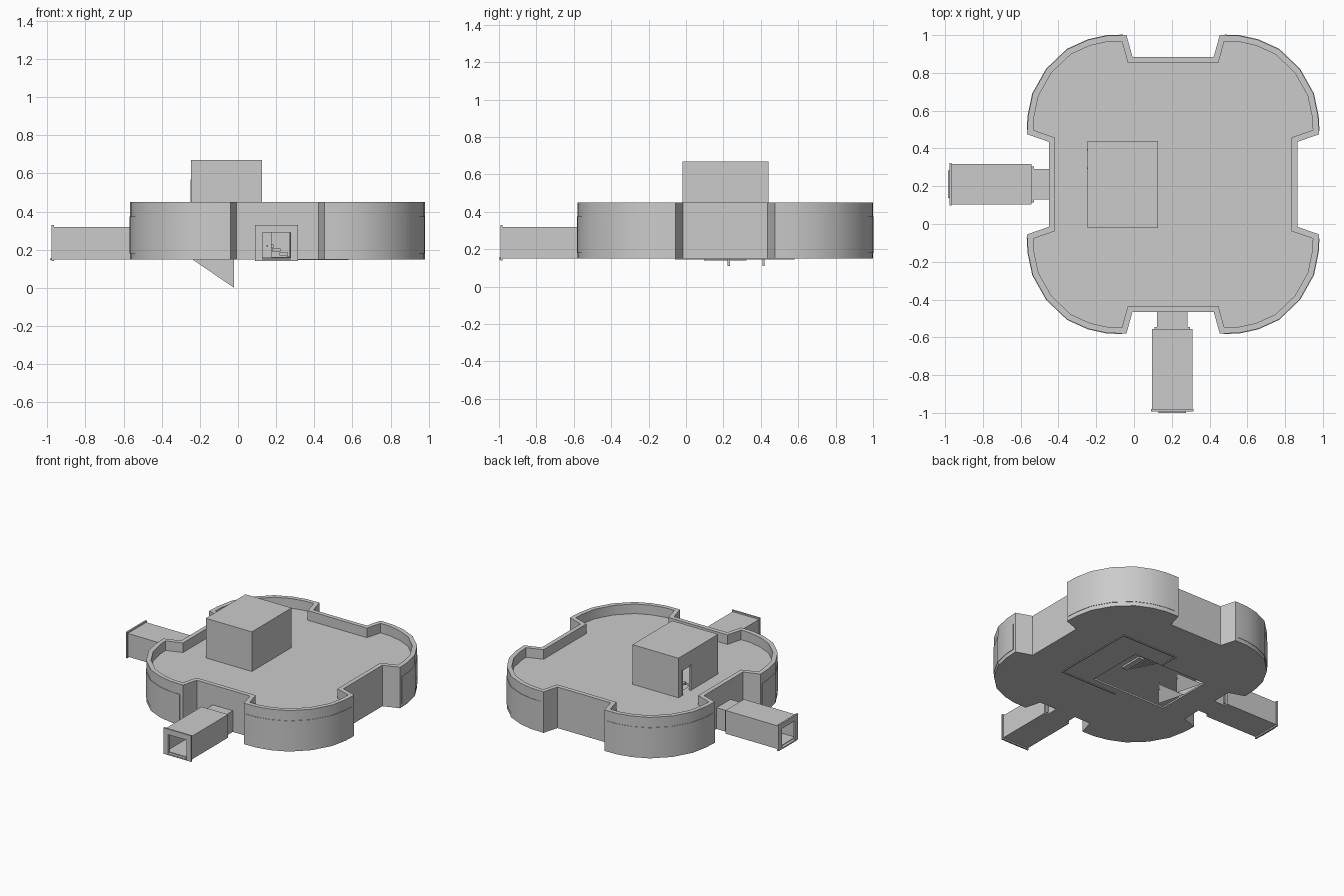
import bpy, bmesh, math
from mathutils import Vector

if "Cube" in bpy.data.objects:
    bpy.data.objects.remove(bpy.data.objects["Cube"])

CX, CY = 0.207, 0.21          # centre of the main building
Z0, Z1, ROOF = 0.15, 0.45, 0.38


def make(name, verts, faces):
    me = bpy.data.meshes.new(name)
    me.from_pydata([tuple(v) for v in verts], [], faces)
    bm = bmesh.new()
    bm.from_mesh(me)
    bmesh.ops.recalc_face_normals(bm, faces=bm.faces)
    bm.to_mesh(me)
    bm.free()
    ob = bpy.data.objects.new(name, me)
    bpy.context.collection.objects.link(ob)
    return ob


def prism(name, pts, z0, z1):
    n = len(pts)
    verts = [(x, y, z) for z in (z0, z1) for x, y in pts]
    faces = [(i, (i + 1) % n, (i + 1) % n + n, i + n) for i in range(n)]
    return make(name, verts, faces + [tuple(range(n)), tuple(range(n, 2 * n))])


def box(name, x0, x1, y0, y1, z0, z1):
    return prism(name, [(x0, y0), (x1, y0), (x1, y1), (x0, y1)], z0, z1)


def ring(name, outer, inner, z0, z1, closed=True):
    n = len(outer)
    verts = [(p[0], p[1], z) for z in (z0, z1) for loop in (outer, inner) for p in loop]
    faces = []
    for i in range(n if closed else n - 1):
        j = (i + 1) % n
        loop = [0, n, 3 * n, 2 * n]
        for a, b in zip(loop, loop[1:] + loop[:1]):
            faces.append((a + i, a + j, b + j, b + i))
    if not closed:
        faces += [(k, n + k, 3 * n + k, 2 * n + k) for k in (0, n - 1)]
    return make(name, verts, faces)


def offset(pts, d):
    """Move a counter-clockwise outline inwards by d."""
    out = []
    for i, p in enumerate(pts):
        p, a, b = Vector(p), Vector(pts[i - 1]), Vector(pts[(i + 1) % len(pts)])
        e, f = (p - a).normalized(), (b - p).normalized()
        n1, n2 = Vector((-e.y, e.x)), Vector((-f.y, f.x))
        out.append(p + (n1 + n2) * d / (1 + n1.dot(n2)))
    return out


def cut(ob, *rect):
    cutter = box("cutter", *rect)
    cutter.hide_render = True
    mod = ob.modifiers.new("opening", 'BOOLEAN')
    mod.operation, mod.solver, mod.object = 'DIFFERENCE', 'EXACT', cutter
    bpy.context.view_layer.objects.active = ob
    bpy.ops.object.modifier_apply(modifier=mod.name)
    bpy.data.objects.remove(cutter)


def smooth(ob, angle=30):
    bpy.ops.object.select_all(action='DESELECT')
    ob.select_set(True)
    bpy.context.view_layer.objects.active = ob
    bpy.ops.object.shade_smooth_by_angle(angle=math.radians(angle))


# Clover-shaped outline: one lobe, mirrored to four corners
lobe = [(.658, .225), (.773, .265), (.768, .36), (.743, .48), (.67, .61), (.56, .715),
        (.45, .765), (.35, .787), (.247, .79), (.215, .675)]
outline = []
for sx, sy in ((1, 1), (-1, 1), (-1, -1), (1, -1)):
    part = lobe if sx * sy > 0 else lobe[::-1]
    outline += [(CX + sx * u, CY + sy * v) for u, v in part]
inner = offset(outline, 0.032)

# Outer wall with parapet, roof deck and floor
wall = ring("outer_wall", outline, inner, Z0, Z1)
roof = prism("roof_deck", inner, ROOF - 0.015, ROOF)
floor = prism("floor", inner, Z0, Z0 + 0.012)
cut(wall, .135, .27, -.5, -.4, .16, .295)
cut(wall, -.5, -.38, .145, .28, .16, .295)
cut(floor, -.25, .35, .0, .43, .1, .2)
cut(roof, -.2, .1, .22, .42, .3, .42)
smooth(wall)

# Curved window bands on the four lobes
outside = offset(outline, -0.003)
for k in range(4):
    s = slice(k * 10 + 1, k * 10 + 9)
    band_o, band_i = list(outside[s]), list(outline[s])
    for loop in (band_o, band_i):
        loop[0] = loop[0].lerp(loop[1], .2) if k < 0 else Vector(loop[0]).lerp(Vector(loop[1]), .2)
        loop[-1] = Vector(loop[-1]).lerp(Vector(loop[-2]), .25)
    smooth(ring("lobe_window_%d" % (k + 1), band_o, band_i, .18, .375, closed=False))

# Trim around the floor opening
for nm, r in (("front", (.12, .58, -.06, -.05)), ("back", (.12, .58, .57, .58)),
              ("right", (.57, .58, -.05, .57)), ("left", (.12, .13, .43, .57))):
    box("floor_trim_" + nm, *r, Z0 - .005, Z0)

# Roof hut with a doorway on its left side
hut = box("roof_hut", -.247, .126, -.02, .44, ROOF, .67)
cut(hut, -.235, .114, -.008, .428, .3, .658)
cut(hut, -.3, -.22, .30, .39, .3, .56)
smooth(hut)
for y0, y1, nm in ((.292, .30, "right"), (.39, .398, "left")):
    box("hut_door_jamb_" + nm, -.25, -.235, y0, y1, ROOF, .568)

# Stairs from the floor opening up into the hut
N = 12
for i in range(N):
    x = .30 - i * .038
    z = .15 + i * .021
    box("stair_step_%02d" % (i + 1), x - .045, x, .232, .41, z, z + .014)
for y, nm in ((.228, "front"), (.415, "back")):
    make("stair_side_" + nm, [(-.24, y, .15), (-.02, y, .15), (-.02, y, 0)], [(0, 1, 2)])
    box("stair_post_" + nm, -.03, -.02, y - .006, y + .006, .11, .165)


# Entrance corridors, built in (across, along, height) space
def corridor(side, place):
    def b(name, *r):
        x0, x1, y0, y1 = place(*r[:4])
        return box(side + "_" + name, x0, x1, y0, y1, *r[4:])

    def tube(name, w, d0, d1, z0, z1, hole):
        hw, h0, h1 = hole
        b(name + "_side_a", -w, -hw, d0, d1, z0, z1)
        b(name + "_side_b", hw, w, d0, d1, z0, z1)
        b(name + "_bottom", -hw, hw, d0, d1, z0, h0)
        b(name + "_top", -hw, hw, d0, d1, h1, z1)

    tube("corridor_neck", .081, -.08, .012, .15, .305, (.07, .16, .295))
    tube("corridor_hall", .107, .012, .435, .15, .32, (.095, .16, .31))
    tube("corridor_back_wall", .095, 0, .012, .16, .31, (.07, .161, .295))
    tube("corridor_end_frame", .113, .435, .447, .14, .33, (.073, .155, .29))
    b("corridor_sill", -.073, .073, .447, .455, .145, .155)
    b("inner_door", -.07, -.028, .002, .008, .161, .295)
    b("door_knob", -.052, -.044, .008, .016, .216, .224)


corridor("front", lambda a0, a1, d0, d1: (.2025 + a0, .2025 + a1, -.545 - d1, -.545 - d0))
corridor("left", lambda a0, a1, d0, d1: (-.53 - d1, -.53 - d0, .21 + a0, .21 + a1))
